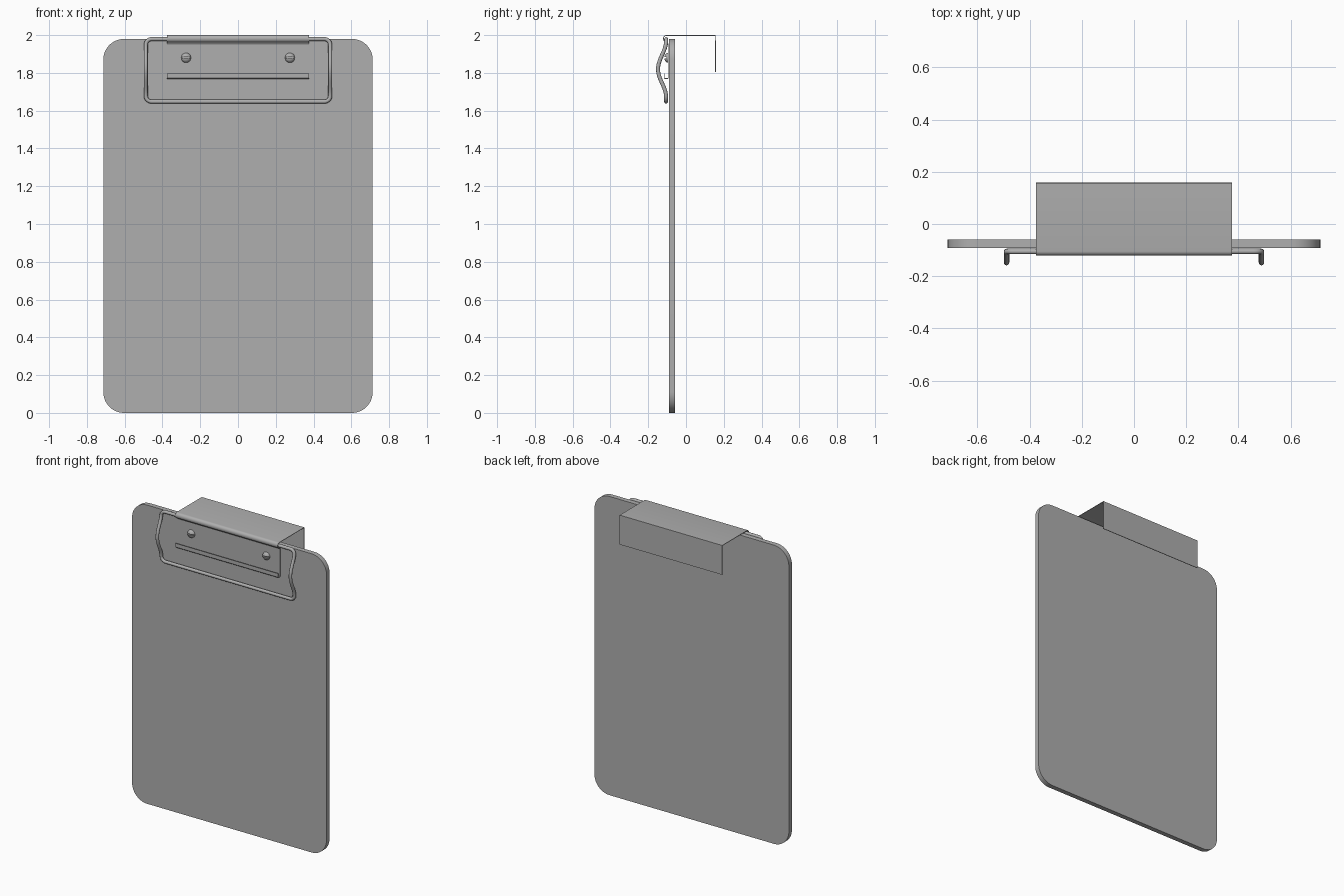
import bpy, bmesh
from math import sin, cos, pi, radians
from mathutils import Vector, Matrix

if "Cube" in bpy.data.objects:
    bpy.data.objects.remove(bpy.data.objects["Cube"])

# One dark grey for every part
grey = bpy.data.materials.new("dark_grey")
grey.diffuse_color = (0.43, 0.43, 0.43, 1)
grey.use_nodes = True
grey.node_tree.nodes["Principled BSDF"].inputs["Base Color"].default_value = grey.diffuse_color


def smooth(ob, angle):
    bpy.ops.object.select_all(action='DESELECT')
    ob.select_set(True)
    bpy.context.view_layer.objects.active = ob
    bpy.ops.object.shade_smooth_by_angle(angle=radians(angle))


def finish(name, bm, angle=35):
    bmesh.ops.recalc_face_normals(bm, faces=bm.faces)
    me = bpy.data.meshes.new(name)
    bm.to_mesh(me)
    bm.free()
    me.materials.append(grey)
    ob = bpy.data.objects.new(name, me)
    bpy.context.collection.objects.link(ob)
    smooth(ob, angle)
    return ob


def rounded_rect(x, z0, z1, r, n, side=1):
    """Outline in x/z, counter-clockwise, with the sides split into `side` steps."""
    pts = []
    for cx, cz, a0 in ((x-r, z1-r, 0), (r-x, z1-r, 90), (r-x, z0+r, 180), (x-r, z0+r, 270)):
        for i in range(n + 1):
            a = radians(a0 + 90 * i / n)
            pts.append((cx + r * cos(a), cz + r * sin(a)))
        if a0 in (90, 270):
            up = 1 if a0 == 270 else -1
            lo, hi = z0 + r, z1 - r
            for i in range(1, side):
                t = i / side
                pts.append((x * up, lo + (hi - lo) * (t if up > 0 else 1 - t)))
    return pts


# Backing board
bm = bmesh.new()
face = bm.faces.new([bm.verts.new((x, -0.091, z)) for x, z in rounded_rect(0.713, 0, 1.98, 0.11, 12)])
ext = bmesh.ops.extrude_face_region(bm, geom=[face])
bmesh.ops.translate(bm, vec=(0, 0.032, 0), verts=[v for v in ext['geom'] if isinstance(v, bmesh.types.BMVert)])
finish("board", bm)

# Bent sheet: rear flap, top, curl around the wire, front plate and lip
profile = [(0.156, 1.805), (0.156, 1.998)]
for i in range(11):
    a = radians(90 + 18 * i)
    profile.append((-0.104 + 0.0155 * cos(a), 1.981 + 0.017 * sin(a)))
profile += [(-0.0975, 1.958), (-0.0933, 1.95), (-0.0933, 1.774), (-0.097, 1.77),
            (-0.112, 1.77), (-0.1145, 1.773), (-0.1145, 1.797)]
bm = bmesh.new()
rows = [[bm.verts.new((x, y, z)) for y, z in profile] for x in (-0.376, 0.376)]
for i in range(len(profile) - 1):
    bm.faces.new((rows[0][i], rows[0][i+1], rows[1][i+1], rows[1][i]))
sheet = finish("hanger_plate", bm)
mod = sheet.modifiers.new("thickness", 'SOLIDIFY')
mod.thickness = 0.004
mod.offset = 0
bpy.ops.object.modifier_apply(modifier=mod.name)
smooth(sheet, 20)


# Wire clamp: rounded rectangular loop that bows forward
def bow(z):
    d = min(abs(z - 1.82) / 0.15, 1)
    return -0.105 - 0.043 * 0.5 * (1 + cos(pi * d))


path = [Vector((x, bow(z), z)) for x, z in rounded_rect(0.488, 1.648, 1.979, 0.03, 6, 24)]
bm = bmesh.new()
rings = []
for i, p in enumerate(path):
    t = (path[(i + 1) % len(path)] - path[i - 1]).normalized()
    side = Vector((0, 1, 0)).cross(t).normalized()
    up = t.cross(side)
    rings.append([bm.verts.new(p + 0.0105 * (cos(a) * side + sin(a) * up))
                  for a in [2 * pi * k / 12 for k in range(12)]])
for i, ring in enumerate(rings):
    nxt = rings[(i + 1) % len(rings)]
    for k in range(12):
        bm.faces.new((ring[k], ring[(k+1) % 12], nxt[(k+1) % 12], nxt[k]))
finish("wire_clamp", bm, 60)


# Slotted dome screws: two half domes over a thin disc
def screw(name, x):
    full = bmesh.new()
    for s in (1, -1):
        bm = bmesh.new()
        bmesh.ops.create_uvsphere(bm, u_segments=24, v_segments=12, radius=0.026)
        for co, no in (((0, 0, 0), (0, 0, -1)), ((0, s * 0.004, 0), (0, -s, 0))):
            bmesh.ops.bisect_plane(bm, geom=bm.verts[:] + bm.edges[:] + bm.faces[:],
                                   plane_co=co, plane_no=no, clear_outer=True)
            bmesh.ops.holes_fill(bm, edges=[e for e in bm.edges if e.is_boundary])
        me = bpy.data.meshes.new("half_dome")
        bm.to_mesh(me)
        bm.free()
        full.from_mesh(me)
        bpy.data.meshes.remove(me)
    bmesh.ops.scale(full, vec=(1, 1, 0.75), verts=full.verts)
    bmesh.ops.create_cone(full, cap_ends=True, segments=24, radius1=0.0255, radius2=0.0235, depth=0.008,
                          matrix=Matrix.Translation((0, 0, 0.004)))
    ob = finish(name, full)
    ob.matrix_world = Matrix.Translation((x, -0.0953, 1.88)) @ Matrix.Rotation(pi / 2, 4, 'X')


screw("screw_left", -0.275)
screw("screw_right", 0.275)
